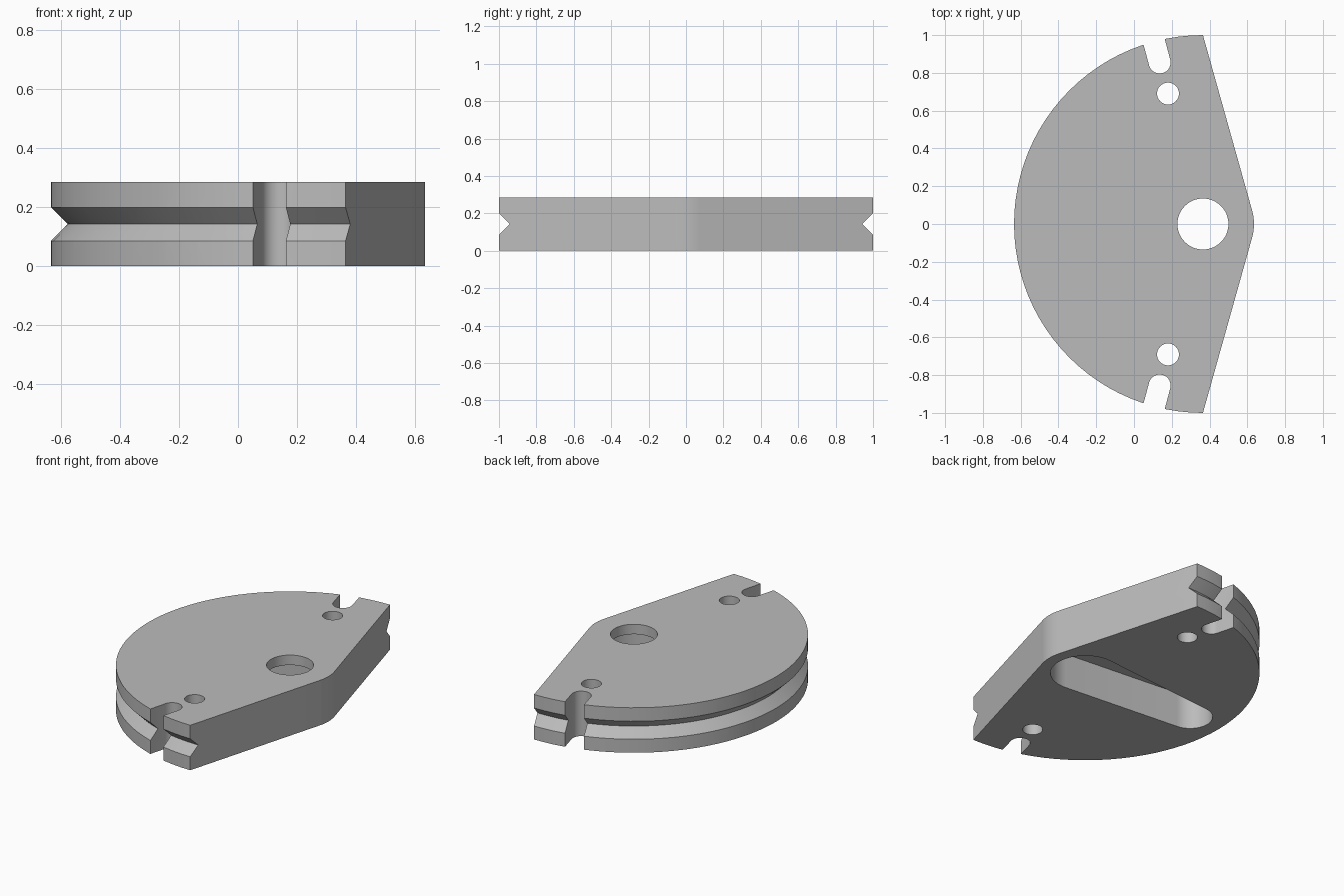
import bpy, bmesh
from math import sin, cos, radians, acos, asin, degrees, pi

cube = bpy.data.objects.get("Cube")
if cube:
    bpy.data.objects.remove(cube, do_unlink=True)

PIVOT = 0.365      # x of the common axis of rim, bore and nose
HEIGHT = 0.285
RIM, NOSE = 1.0, 0.27
MID = HEIGHT / 2

grey = bpy.data.materials.new("plain grey")
grey.use_nodes = True
colour = (0.5, 0.5, 0.5, 1)
grey.diffuse_color = colour
grey.node_tree.nodes["Principled BSDF"].inputs["Base Color"].default_value = colour


def arc(cx, cy, r, start, end, steps):
    """Points on an arc, angles in degrees."""
    angles = [radians(start + (end - start) * i / steps) for i in range(steps + 1)]
    return [(cx + r * cos(a), cy + r * sin(a)) for a in angles]


def finish(name, bm):
    bmesh.ops.recalc_face_normals(bm, faces=bm.faces)
    mesh = bpy.data.meshes.new(name)
    bm.to_mesh(mesh)
    bm.free()
    mesh.materials.append(grey)
    obj = bpy.data.objects.new(name, mesh)
    bpy.context.collection.objects.link(obj)
    return obj


def prism(name, outline, z0, z1):
    bm = bmesh.new()
    face = bm.faces.new([bm.verts.new((x, y, z0)) for x, y in outline])
    top = bmesh.ops.extrude_face_region(bm, geom=[face])["geom"]
    moved = [v for v in top if isinstance(v, bmesh.types.BMVert)]
    bmesh.ops.translate(bm, verts=moved, vec=(0, 0, z1 - z0))
    return finish(name, bm)


def cylinder(name, x, y, r, z0, z1, steps=48):
    return prism(name, arc(x, y, r, 0, 360, steps)[:-1], z0, z1)


def groove_ring(name, inner, outer, steps=96):
    """Ring with a triangular section that cuts the V groove."""
    bm = bmesh.new()
    spread = outer - inner
    section = [(inner, MID), (outer, MID - spread), (outer, MID + spread)]
    rings = []
    for i in range(steps):
        a = 2 * pi * i / steps
        rings.append([bm.verts.new((PIVOT + r * cos(a), r * sin(a), z)) for r, z in section])
    for i in range(steps):
        a, b = rings[i], rings[(i + 1) % steps]
        for j in range(3):
            k = (j + 1) % 3
            bm.faces.new((a[j], b[j], b[k], a[k]))
    return finish(name, bm)


# Plate: half-round rim, straight flanks tangent to the rounded nose
tangent = 90 - degrees(acos(NOSE / RIM))
outline = arc(PIVOT, 0, RIM, 90, 270, 48) + arc(PIVOT, 0, NOSE, -tangent, tangent, 12)
plate = prism("grooved_sector_plate", outline, 0, HEIGHT)

# Rim groove and central bore
cutters = [groove_ring("rim_groove", 0.943, 1.1),
           cylinder("bore", PIVOT, 0, 0.135, -0.1, HEIGHT + 0.1)]

# Tapered pocket in the underside
big, small, length = 0.2, 0.13, 0.785
lean = 90 - degrees(asin((big - small) / length))
pocket = (arc(PIVOT, 0, big, lean - 180, 180 - lean, 36) if lean > 90 else
          arc(PIVOT, 0, big, -(180 - lean), 180 - lean, 36))
pocket += arc(PIVOT - length, 0, small, 180 - lean, 180 + lean, 24)
cutters.append(prism("pocket", pocket, -0.1, 0.222))

# Pin holes and open rim notches, one pair on each side
for side in (1, -1):
    ux, uy = -sin(radians(15)), side * cos(radians(15))
    cutters.append(cylinder("pin_hole", PIVOT + 0.715 * ux, 0.715 * uy, 0.058,
                            -0.1, HEIGHT + 0.1, 32))
    direction = side * 105
    notch = arc(PIVOT + 0.885 * ux, 0.885 * uy, 0.058, direction + 90, direction + 270, 16)
    notch += [(x + 0.3 * ux, y + 0.3 * uy) for x, y in (notch[-1], notch[0])]
    cutters.append(prism("rim_notch", notch, -0.1, HEIGHT + 0.1))

# Apply every cut to the plate, then discard the cutters
bpy.ops.object.select_all(action="DESELECT")
bpy.context.view_layer.objects.active = plate
plate.select_set(True)
for cutter in cutters:
    cutter.hide_render = True
    mod = plate.modifiers.new(cutter.name, "BOOLEAN")
    mod.operation = "DIFFERENCE"
    mod.solver = "EXACT"
    mod.object = cutter
    bpy.ops.object.modifier_apply(modifier=mod.name)
    bpy.data.objects.remove(cutter, do_unlink=True)

bpy.ops.object.shade_smooth_by_angle(angle=radians(30))
